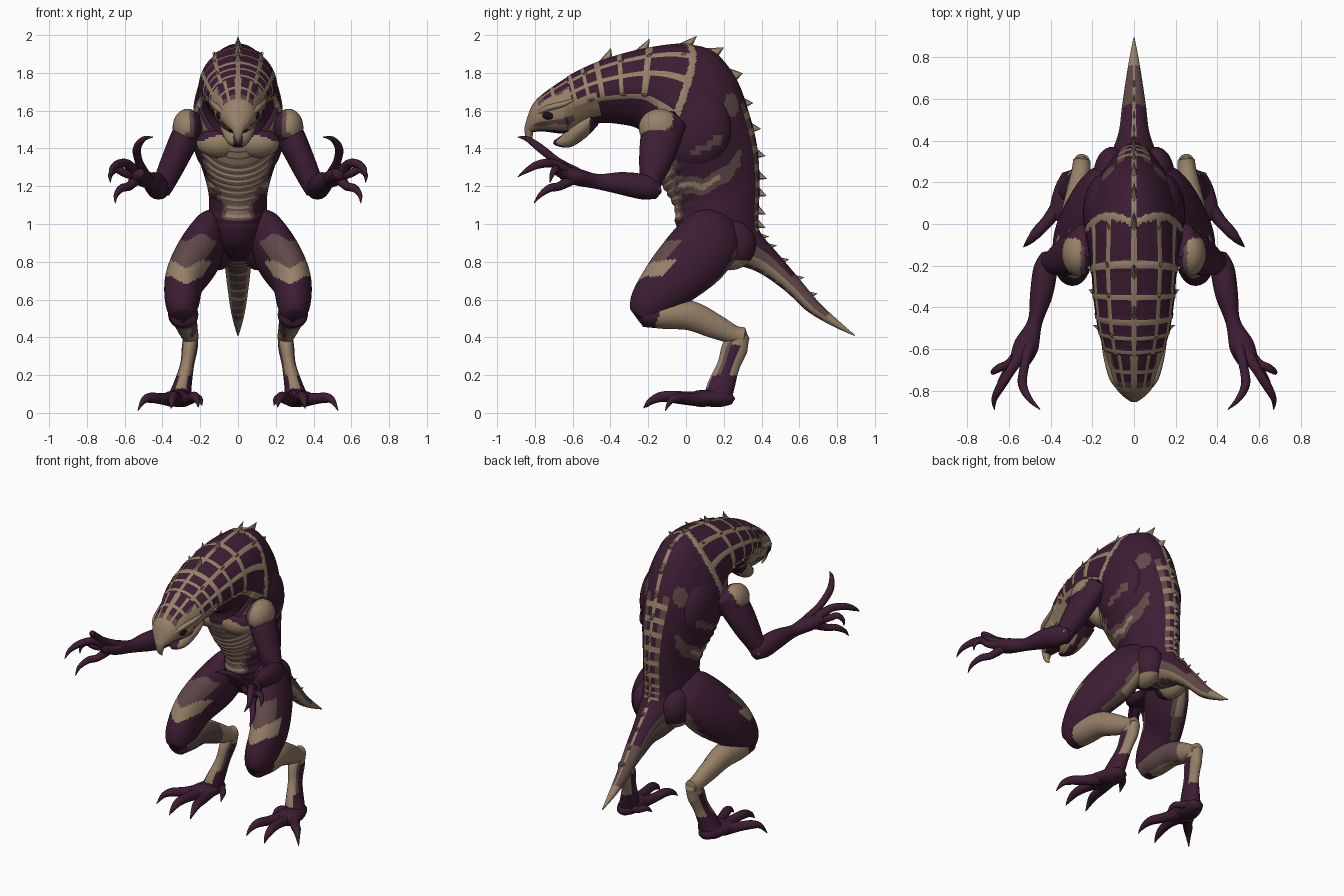
import bpy, bmesh, math
from mathutils import Vector

if "Cube" in bpy.data.objects:
    bpy.data.objects.remove(bpy.data.objects["Cube"])

PURPLE, TAN, MID, DARK = range(4)
MATS = []
for name, col in (("dark_purple_hide", (0.046, 0.012, 0.033)), ("tan_bone", (0.31, 0.22, 0.14)),
                  ("mauve_brown", (0.12, 0.066, 0.066)), ("eye_black", (0.012, 0.006, 0.01))):
    m = bpy.data.materials.new(name)
    m.diffuse_color = (*col, 1)
    m.use_nodes = True
    m.node_tree.nodes["Principled BSDF"].inputs["Base Color"].default_value = m.diffuse_color
    MATS.append(m)


def spline(rows, u):
    """Smooth interpolation of a row of numbers at parameter u."""
    n = len(rows) - 1
    i = min(int(u), n - 1)
    t = u - i
    a, b, c, d = (rows[max(0, min(n, i + k))] for k in (-1, 0, 1, 2))
    return [0.5 * (2 * q + (r - p) * t + (2 * p - 5 * q + 4 * r - s) * t * t
            + (3 * q - p - 3 * r + s) * t ** 3) for p, q, r, s in zip(a, b, c, d)]


def finish(name, bm, mirror=False, angle=50):
    bmesh.ops.recalc_face_normals(bm, faces=bm.faces[:])
    me = bpy.data.meshes.new(name)
    bm.to_mesh(me)
    bm.free()
    for m in MATS:
        me.materials.append(m)
    ob = bpy.data.objects.new(name, me)
    bpy.context.collection.objects.link(ob)
    bpy.ops.object.select_all(action='DESELECT')
    ob.select_set(True)
    bpy.context.view_layer.objects.active = ob
    bpy.ops.object.shade_smooth_by_angle(angle=math.radians(angle))
    if mirror:
        ob.modifiers.new("mirror", 'MIRROR')
    return ob


def loft(bm, point, n, sub, sides, rule):
    """Skin a closed tube; point(u, angle) gives the surface, rule(u, degrees, co) the colour."""
    rings = []
    for k in range(n * sub + 1):
        rings.append([bm.verts.new(point(k / sub, 2 * math.pi * j / sides)) for j in range(sides)])
    for k in range(n * sub):
        for j in range(sides):
            q = (j + 1) % sides
            f = bm.faces.new((rings[k][j], rings[k][q], rings[k + 1][q], rings[k + 1][j]))
            deg = (j + 0.5) * 360 / sides
            f.material_index = rule((k + 0.5) / sub, min(deg, 360 - deg), f.calc_center_median())
    for end, ref, u in ((rings[0], rings[1], 0), (rings[-1], rings[-2], n)):
        c = sum((v.co for v in end), Vector()) / sides
        c2 = sum((v.co for v in ref), Vector()) / sides
        r = sum((v.co - c).length for v in end) / sides
        tip = bm.verts.new(c + (c - c2).normalized() * r * 0.55)
        for j in range(sides):
            f = bm.faces.new((end[j], end[(j + 1) % sides], tip))
            f.material_index = rule(u, 0, c)


def limb(bm, rows, rule=lambda u, a, c: PURPLE, sub=6, sides=18):
    """Tube along rows of (x, y, z, lateral radius, depth radius)."""
    n = len(rows) - 1

    def point(u, a):
        x, y, z, rx, rd = spline(rows, u)
        t = (Vector(spline(rows, min(n, u + .05))[:3]) - Vector(spline(rows, max(0, u - .05))[:3])).normalized()
        lat = Vector((1, 0, 0))
        lat = (lat - t * lat.dot(t)).normalized()
        return Vector((x, y, z)) + lat * rx * math.sin(a) + lat.cross(t) * rd * math.cos(a)
    loft(bm, point, n, sub, sides, rule)


def bulge(bm, loc, size, rule):
    """Ellipsoid muscle."""
    r = bmesh.ops.create_uvsphere(bm, u_segments=36, v_segments=24, radius=1)
    for v in r['verts']:
        v.co = Vector(loc) + Vector(v.co[i] * size[i] for i in range(3))
    for f in {f for v in r['verts'] for f in v.link_faces}:
        f.material_index = rule(f.calc_center_median())


# ---- head, crest, torso and tail: back point (y, z), belly point (y, z), half width
BODY = [(-.845, 1.55, -.835, 1.48, .035), (-.80, 1.65, -.765, 1.49, .088), (-.68, 1.745, -.62, 1.48, .130),
        (-.55, 1.82, -.48, 1.53, .170), (-.40, 1.88, -.36, 1.53, .192), (-.20, 1.93, -.25, 1.50, .205),
        (0, 1.95, -.24, 1.42, .215), (.15, 1.91, -.21, 1.35, .23), (.265, 1.77, -.17, 1.28, .235),
        (.33, 1.60, -.14, 1.22, .22), (.375, 1.42, -.10, 1.16, .185), (.39, 1.23, -.06, 1.08, .155),
        (.385, 1.07, -.05, .98, .155), (.385, .98, .03, .87, .145), (.42, .92, .20, .80, .115),
        (.49, .84, .37, .75, .075), (.60, .71, .52, .65, .058), (.70, .59, .64, .54, .042),
        (.80, .495, .765, .465, .024), (.895, .412, .89, .408, .003)]
BARS = (2.5, 3, 3.55, 4.25, 5, 6)


def ridge(u, d):
    ue = u if u < 5 else 5 + (u - 5) / (1 + d * .011)   # rear bars stay upright on the flanks
    bar = any(abs(ue - b) < .09 for b in BARS) and d < 104
    rail = 2.4 < ue < 6.05 and any(abs(d - b) < 4 for b in (0, 37, 69, 100))
    return bar or rail


def body_point(u, a):
    ty, tz, by, bz, w = spline(BODY, u)
    d = abs(math.degrees(math.atan2(math.sin(a), math.cos(a))))
    c, h = Vector((0, ty + by, tz + bz)) / 2, Vector((0, ty - by, tz - bz)) / 2
    if 2 < u < 6:
        w *= 1 - .25 * max(0, -math.cos(a))          # neck narrower than the crest
    w *= 1 - .2 * max(0, math.cos(a)) * max(0, min(1, (u - 5) / 2, (15 - u) / 2))   # wedge-shaped back
    k = 1.02 if ridge(u, d) else 1
    if 7.5 < u < 12 and d > 120:                      # belly folds
        k += .012 * math.sin(u * 4 * math.pi)
    return c + h * k * math.cos(a) + Vector((w * k * math.sin(a), 0, 0))


def body_rule(u, d, co):
    wave = math.sin(u * 7) * 4
    if u < 2.4:                                       # face with scale patches
        if d > 150:
            return PURPLE
        patch = 1.1 < u and 7 < d < 52 + wave and abs(d - 30) > 4 and abs(u - 1.75) > .09
        if patch:
            return PURPLE if u > 1.35 and d < 47 else MID
        return MID if .6 < u < 2.3 and 112 < d < 128 + wave else TAN
    if ridge(u, d) or (u < 3.3 and 88 < d < 140):
        return TAN
    edge = 122 + (u - 7) * 8 + wave
    if 6 < u < 11.6 and d > edge - 8:
        return MID if (u * 2) % 1 < .2 or d < edge else TAN
    if 8.7 < u < 13.2 and d < 28:
        if (u * 2) % 1 < .38 or d < 4:
            return TAN
        return MID if d > 16 else PURPLE
    if u < 13.5 and d < 4:
        return TAN
    if ((u - 8.5) / .35) ** 2 + ((d - 42) / 12) ** 2 < 1:
        return MID
    if 7.5 < u < 12.2 and d > 28 and co.y < .29:      # flank streaks
        h = abs(co.z - 1.2 - 2.6 * (co.y - .05) ** 2 - .008 * math.sin(co.y * 50))
        if h < .045:
            return TAN if h < .014 and co.y < .18 else MID
    if u > 14:
        if u > 17.6 or d < 6 or 95 < d < 135 or (d > 130 and (u * 2.5) % 1 < .25):
            return TAN
        return MID if d > 60 or u > 15.8 else PURPLE
    return PURPLE


bm = bmesh.new()
loft(bm, body_point, len(BODY) - 1, 16, 96, body_rule)
finish("body_and_tail", bm)

# ---- spikes along the spine and crest edges
bm = bmesh.new()


def spike(u, a, length, wide):
    p = body_point(u, a)
    ty, tz, by, bz, w = spline(BODY, u)
    out = (p - Vector((0, (ty + by) / 2, (tz + bz) / 2))).normalized()
    along = (body_point(u + .1, a) - body_point(u - .1, a)).normalized()
    side = out.cross(along).normalized()
    base = [bm.verts.new(p - out * .012 + along * wide * math.cos(t) + side * wide * .4 * math.sin(t))
            for t in (k * math.pi / 4 for k in range(8))]
    tip = bm.verts.new(p + out * length * .75 + along * length * .75)
    for k in range(8):
        bm.faces.new((base[k], base[(k + 1) % 8], tip)).material_index = TAN


for u in (3.8, 4.8, 5.95, 6.9, 7.8, 8.7, 9.45, 10.2, 10.8, 11.3, 11.9, 12.6, 13.6, 14.4, 15.2, 15.9, 16.6):
    big = u < 8
    spike(u, 0, .062 if big else .055 if u < 13 else .035, .045 if big else .03 if u < 13 else .022)
for s in (1, -1):
    for u in (3, 4.25, 5):
        spike(u, s * math.radians(98), .035, .028)
        spike(u, s * math.radians(37), .028, .022)
    spike(6, s * math.radians(37), .03, .022)
finish("bone_spikes", bm, angle=30)

# ---- beak hook and lower jaw
bm = bmesh.new()
limb(bm, [(0, -.78, 1.55, .068, .06), (0, -.825, 1.515, .04, .03), (0, -.83, 1.46, .02, .018),
          (0, -.81, 1.425, .004, .004)], lambda u, a, c: TAN)
limb(bm, [(0, -.50, 1.56, .10, .05), (0, -.565, 1.50, .09, .055), (0, -.63, 1.445, .06, .042),
          (0, -.695, 1.43, .018, .014)],
     lambda u, a, c: TAN if c.y < -.51 and abs(c.x) > .025 else PURPLE, 10, 28)
finish("beak_and_jaw", bm)

# ---- eyes and brows
bm = bmesh.new()
bulge(bm, (.096, -.725, 1.575), (.02, .035, .022), lambda c: DARK)
limb(bm, [(.06, -.80, 1.575, .012, .012), (.10, -.74, 1.61, .018, .016), (.13, -.65, 1.635, .014, .014),
          (.15, -.59, 1.66, .004, .004)], lambda u, a, c: TAN)
finish("eyes_and_brows", bm, True)

# ---- chest, shoulder blade and hip muscles
bm = bmesh.new()
bulge(bm, (.10, -.165, 1.43), (.12, .08, .08), lambda c: TAN if c.z < 1.47 - .3 * abs(c.x - .1) else PURPLE)
bulge(bm, (.145, .05, 1.50), (.10, .19, .22),
      lambda c: MID if abs(c.z - 1.41 - .5 * (c.y - .1)) < .02 and .02 < c.y < .2 else PURPLE)
bulge(bm, (.105, .23, .89), (.09, .14, .135), lambda c: TAN if c.z < .81 and c.y > .2 else PURPLE)
finish("trunk_muscles", bm, True)

# ---- arms
bm = bmesh.new()


def arm_rule(u, a, c):
    return TAN if c.y > -.14 and c.z < 1.2 else PURPLE


def shoulder_rule(c):
    h = c.z - 1.45 - .4 * abs(c.y + .17) - .02 * math.sin(c.y * 60)
    if h < 0 or c.x < .235 or c.y > -.07:
        return PURPLE
    return MID if h < .018 or c.x < .255 else TAN


bulge(bm, (.268, -.14, 1.51), (.078, .11, .10), shoulder_rule)
limb(bm, [(.24, -.08, 1.56, .06, .09), (.28, -.13, 1.46, .075, .105), (.335, -.16, 1.34, .07, .09),
          (.385, -.185, 1.23, .06, .06), (.41, -.19, 1.17, .05, .045)], arm_rule)
limb(bm, [(.405, -.15, 1.175, .04, .045), (.425, -.22, 1.195, .058, .066), (.445, -.34, 1.215, .055, .06),
          (.475, -.47, 1.225, .036, .04), (.515, -.58, 1.25, .06, .045), (.545, -.65, 1.27, .052, .036)], arm_rule)
finish("arms", bm, True)

# ---- clawed fingers
bm = bmesh.new()
for pts in ([(.50, -.58, 1.27, .03), (.525, -.68, 1.33, .022), (.535, -.77, 1.40, .022), (.50, -.84, 1.45, .014), (.45, -.89, 1.46, .002)],
            [(.54, -.62, 1.27, .034), (.59, -.70, 1.32, .024), (.64, -.78, 1.315, .022), (.67, -.84, 1.285, .014), (.67, -.89, 1.25, .002)],
            [(.55, -.62, 1.26, .03), (.60, -.67, 1.27, .022), (.645, -.69, 1.29, .02), (.675, -.71, 1.26, .013), (.675, -.72, 1.22, .002)],
            [(.54, -.60, 1.24, .032), (.575, -.67, 1.20, .023), (.615, -.72, 1.19, .021), (.645, -.77, 1.155, .013), (.65, -.805, 1.11, .002)]):
    limb(bm, [(*p, p[3]) for p in pts], sub=5, sides=12)
finish("fingers", bm, True)

# ---- legs
bm = bmesh.new()


def thigh_rule(u, a, c):
    wave = math.sin(c.x * 40) * .01
    band = .69 + .25 * abs(c.x - .27) + wave
    if a > 112 and band < c.z < band + .085:
        return TAN
    if a > 128 and band < c.z < .93 + 2 * wave:
        return MID
    if .8 < u < 3 and a < 40 - 9 * u + 300 * wave:
        return TAN if a < 14 and u < 2.2 else MID
    return PURPLE


limb(bm, [(.10, .20, 1.01, .06, .10), (.15, .15, .95, .095, .16), (.205, .06, .84, .118, .178), (.28, -.07, .71, .105, .155),
          (.295, -.185, .585, .09, .115), (.29, -.225, .51, .065, .075)], thigh_rule, 16, 56)


def shin_rule(u, a, c):
    if c.x < .25 and c.y < .15:
        return MID
    return PURPLE if c.y < -.15 + .3 * (c.z - .5) else TAN


limb(bm, [(.29, -.23, .515, .07, .06), (.29, -.12, .52, .08, .075), (.285, .02, .515, .07, .078),
          (.27, .15, .46, .055, .066), (.255, .25, .415, .045, .05), (.25, .305, .405, .042, .048)], shin_rule, 12, 36)


def shank_rule(u, a, c):
    if c.z < .13 or (c.z < .2 and a < 150):
        return PURPLE
    if 72 < a < 112 and c.z < .36:
        return PURPLE
    return MID if 112 <= a < 135 else TAN


limb(bm, [(.25, .305, .415, .037, .037), (.255, .262, .35, .042, .068), (.27, .225, .25, .037, .06),
          (.295, .185, .14, .05, .072), (.31, .165, .075, .065, .07)], shank_rule, 12, 36)
finish("legs", bm, True)

# ---- clawed feet
bm = bmesh.new()
limb(bm, [(.30, .24, .075, .045, .03), (.31, .17, .075, .07, .045), (.325, .07, .08, .08, .04), (.33, .02, .07, .06, .03)])
for pts in ([(.29, .10, .07, .04), (.255, -.02, .075, .03), (.23, -.11, .085, .027), (.215, -.17, .065, .016), (.21, -.21, .03, .002)],
            [(.325, .08, .07, .04), (.335, -.04, .085, .03), (.345, -.13, .085, .027), (.35, -.19, .06, .017), (.355, -.225, .025, .002)],
            [(.35, .10, .07, .04), (.41, .02, .075, .03), (.465, -.04, .08, .027), (.50, -.08, .065, .017), (.53, -.11, .012, .002)],
            [(.28, .20, .08, .03), (.235, .17, .075, .022), (.205, .13, .075, .018), (.19, .09, .04, .002)]):
    limb(bm, [(*p, p[3]) for p in pts], sub=5, sides=12)
finish("feet", bm, True)
